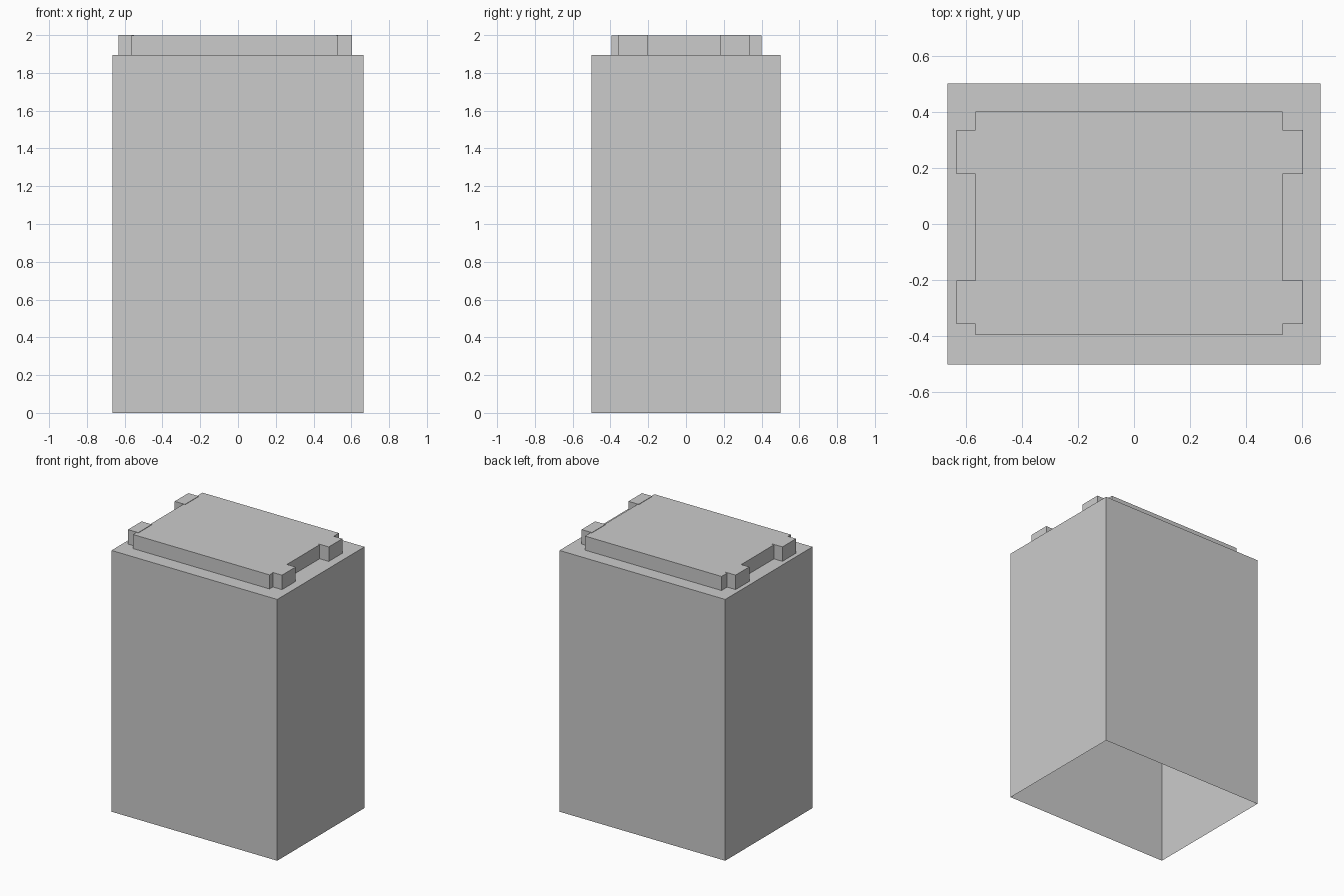
import bpy
import bmesh

cube = bpy.data.objects.get("Cube")
if cube:
    bpy.data.objects.remove(cube, do_unlink=True)

# One plain grey for every part
GREY = (0.6, 0.6, 0.6, 1.0)
grey = bpy.data.materials.new("plain grey")
grey.use_nodes = True
grey.diffuse_color = GREY
grey.node_tree.nodes["Principled BSDF"].inputs["Base Color"].default_value = GREY


def box(name, low, high, open_bottom=False):
    """Flat-sided box between two corners, optionally without its floor."""
    bm = bmesh.new()
    bmesh.ops.create_cube(bm, size=1)
    for v in bm.verts:
        for i in range(3):
            v.co[i] = high[i] if v.co[i] > 0 else low[i]
    if open_bottom:
        floor = [f for f in bm.faces if f.normal.z < -0.9]
        bmesh.ops.delete(bm, geom=floor, context='FACES_ONLY')
    mesh = bpy.data.meshes.new(name)
    bm.to_mesh(mesh)
    bm.free()
    mesh.materials.append(grey)
    obj = bpy.data.objects.new(name, mesh)
    bpy.context.collection.objects.link(obj)
    return obj


TOP = 1.895

# Hollow body, open underneath
box("body", (-0.665, -0.5, 0), (0.665, 0.5, TOP), open_bottom=True)

# Raised lid, set slightly to the right
box("lid", (-0.565, -0.395, TOP), (0.53, 0.4, 1.997))

# Four clips gripping the side edges of the lid
for side, x in (("right", -0.592), ("left", 0.562)):
    for end, y in (("front", -0.279), ("back", 0.257)):
        box(f"clip_{end}_{side}", (x - 0.041, y - 0.078, TOP), (x + 0.041, y + 0.078, 2.0))
